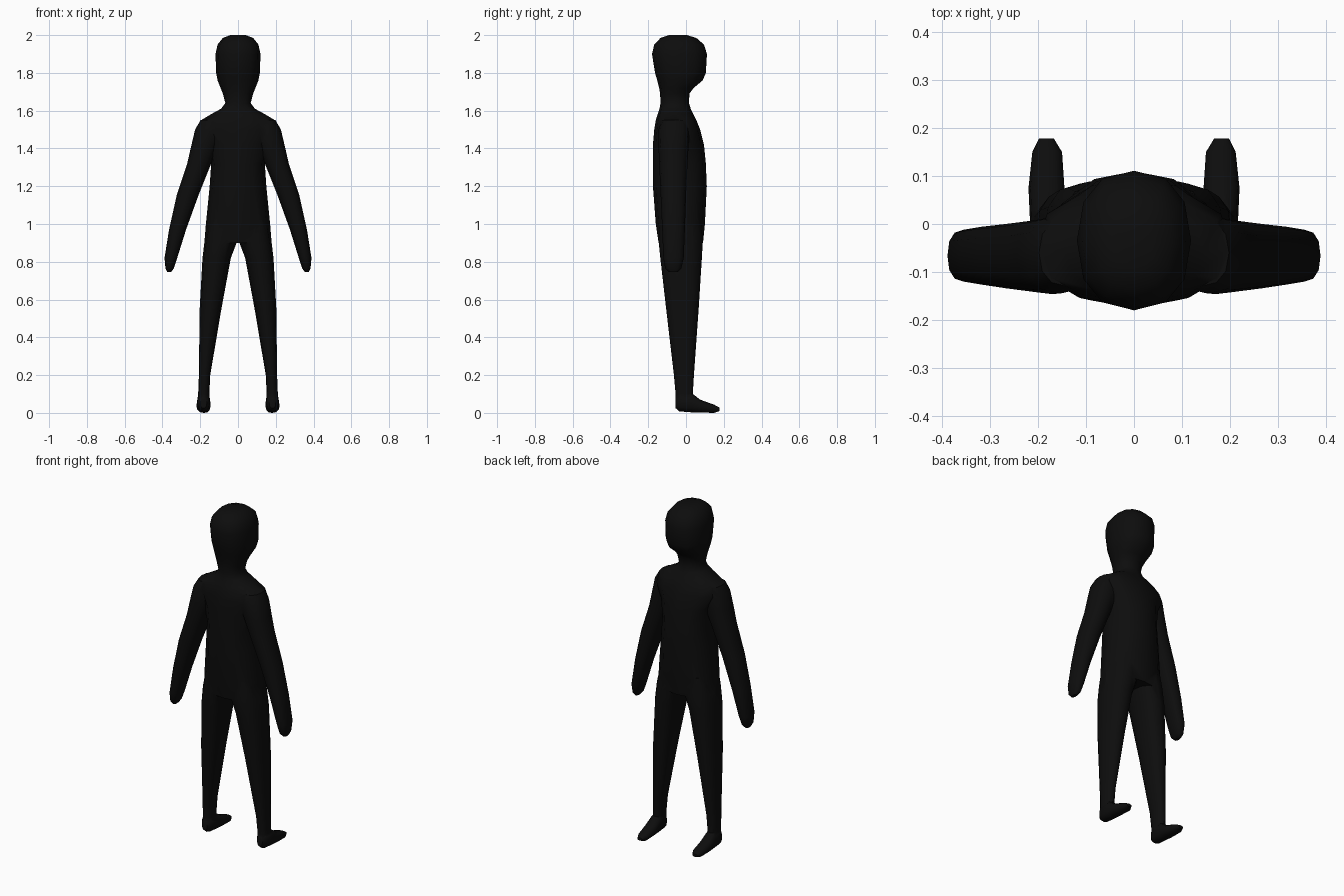
import bpy, bmesh, math

skin = bpy.data.materials.new("near black")
skin.diffuse_color = (0.004, 0.004, 0.004, 1)
SIDES = 12


def loft(name, sections, side=1, along="z", power=0.85):
    """Skin rounded rings; each section is (position, x0, x1, v0, v1), v = y or z."""
    bm = bmesh.new()
    rings = []
    for p, x0, x1, v0, v1 in sections:
        ring = []
        for i in range(SIDES):
            a = 2 * math.pi * i / SIDES
            c, s = math.cos(a), math.sin(a)
            x = (x0 + x1) / 2 + (x1 - x0) / 2 * math.copysign(abs(c) ** power, c)
            v = (v0 + v1) / 2 + (v1 - v0) / 2 * math.copysign(abs(s) ** power, s)
            ring.append(bm.verts.new((side * x, v, p) if along == "z" else (side * x, p, v)))
        rings.append(ring)
    for a, b in zip(rings, rings[1:]):
        for i in range(SIDES):
            j = (i + 1) % SIDES
            bm.faces.new((a[i], a[j], b[j], b[i]))
    bm.faces.new(rings[0])
    bm.faces.new(rings[-1])
    bmesh.ops.recalc_face_normals(bm, faces=bm.faces)
    mesh = bpy.data.meshes.new(name)
    bm.to_mesh(mesh)
    bm.free()
    mesh.materials.append(skin)
    ob = bpy.data.objects.new(name, mesh)
    bpy.context.collection.objects.link(ob)
    return ob


# Torso, neck and head: (z, half width, back y, front y)
trunk = [
    (0.90, 0.178, -0.145, 0.090), (1.00, 0.170, -0.160, 0.100),
    (1.20, 0.150, -0.175, 0.110), (1.32, 0.142, -0.176, 0.105),
    (1.42, 0.160, -0.175, 0.095), (1.50, 0.205, -0.168, 0.075),
    (1.55, 0.195, -0.160, 0.055), (1.58, 0.145, -0.150, 0.040),
    (1.61, 0.090, -0.140, 0.025), (1.64, 0.067, -0.135, 0.016),
    (1.69, 0.080, -0.137, 0.018), (1.72, 0.092, -0.142, 0.040),
    (1.76, 0.108, -0.152, 0.088), (1.80, 0.116, -0.164, 0.105),
    (1.90, 0.119, -0.180, 0.111), (1.95, 0.108, -0.168, 0.095),
    (1.985, 0.080, -0.135, 0.055), (2.00, 0.040, -0.090, 0.005),
]
body = loft("body", [(z, -w, w, b, f) for z, w, b, f in trunk])

arm = [
    (0.745, 0.355, 0.375, -0.090, -0.045), (0.765, 0.340, 0.384, -0.110, -0.025),
    (0.82, 0.322, 0.389, -0.120, -0.012), (0.97, 0.275, 0.365, -0.126, -0.006),
    (1.15, 0.210, 0.325, -0.134, 0.000), (1.32, 0.142, 0.269, -0.142, 0.008),
    (1.42, 0.100, 0.246, -0.146, 0.014), (1.50, 0.080, 0.227, -0.145, 0.018),
    (1.55, 0.080, 0.198, -0.130, 0.010),
]
leg = [
    (0.05, 0.150, 0.214, -0.054, 0.035), (0.10, 0.152, 0.211, -0.055, 0.036),
    (0.20, 0.147, 0.207, -0.064, 0.042), (0.55, 0.088, 0.203, -0.105, 0.067),
    (0.82, 0.038, 0.188, -0.136, 0.084), (0.91, 0.004, 0.177, -0.145, 0.089),
    (1.02, 0.010, 0.155, -0.140, 0.080),
]
# Foot sections run from heel to toe: (y, x range, z range)
foot = [
    (-0.055, 0.165, 0.200, 0.025, 0.080), (-0.035, 0.150, 0.215, 0.008, 0.105),
    (0.030, 0.146, 0.218, 0.003, 0.105), (0.075, 0.145, 0.220, 0.002, 0.070),
    (0.150, 0.150, 0.212, 0.000, 0.043), (0.178, 0.167, 0.198, 0.010, 0.028),
]

# Fuse both sides' limbs into one continuous body
parts = []
for side, label in ((1, "right"), (-1, "left")):
    parts.append(loft(label + "_arm", arm, side))
    parts.append(loft(label + "_leg", leg, side))
    parts.append(loft(label + "_foot", foot, side, along="y"))
for part in parts:
    mod = body.modifiers.new(part.name, "BOOLEAN")
    mod.operation, mod.solver, mod.object = "UNION", "EXACT", part

bpy.context.view_layer.objects.active = body
body.select_set(True)
for mod in list(body.modifiers):
    bpy.ops.object.modifier_apply(modifier=mod.name)
for part in parts:
    bpy.data.objects.remove(part)
bpy.ops.object.shade_smooth_by_angle(angle=math.radians(50))
